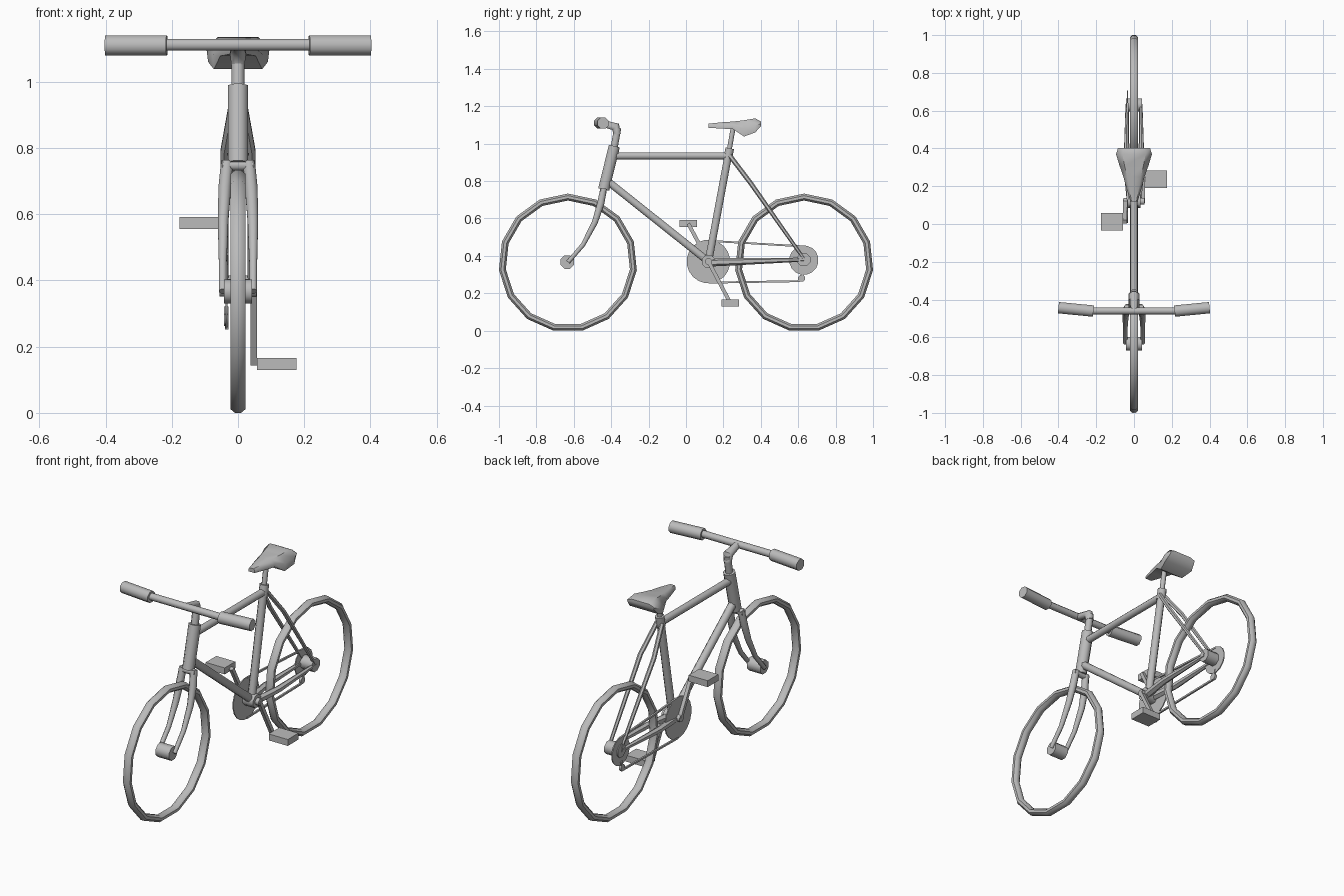
import bpy, bmesh
from math import cos, sin, pi, radians
from mathutils import Vector

old = bpy.data.objects.get("Cube")
if old:
    bpy.data.objects.remove(old, do_unlink=True)

GREY = (0.5, 0.5, 0.5, 1)
grey = bpy.data.materials.new("plain_grey")
grey.use_nodes = True
grey.diffuse_color = GREY
grey.node_tree.nodes["Principled BSDF"].inputs["Base Color"].default_value = GREY


def loft(name, rings, closed=False):
    """Skin a list of rings of points; cap the ends unless closed."""
    bm = bmesh.new()
    loops = [[bm.verts.new(p) for p in ring] for ring in rings]
    n = len(loops[0])
    pairs = list(zip(loops, loops[1:]))
    if closed:
        pairs.append((loops[-1], loops[0]))
    else:
        bm.faces.new(loops[0])
        bm.faces.new(loops[-1])
    for a, b in pairs:
        for i in range(n):
            j = (i + 1) % n
            bm.faces.new((a[i], a[j], b[j], b[i]))
    bmesh.ops.recalc_face_normals(bm, faces=bm.faces)
    mesh = bpy.data.meshes.new(name)
    bm.to_mesh(mesh)
    bm.free()
    mesh.materials.append(grey)
    obj = bpy.data.objects.new(name, mesh)
    bpy.context.collection.objects.link(obj)
    bpy.ops.object.select_all(action="DESELECT")
    obj.select_set(True)
    bpy.context.view_layer.objects.active = obj
    bpy.ops.object.shade_smooth_by_angle(angle=radians(50))
    return obj


def tube(name, path, radius, sides=8, closed=False, wide=1):
    """Sweep a polygon along a path; radius is one value or one per point."""
    pts = [Vector(p) for p in path]
    n = len(pts)
    radii = radius if isinstance(radius, (list, tuple)) else [radius] * n
    rings = []
    for i, p in enumerate(pts):
        before = pts[i - 1] if closed or i else p
        after = pts[(i + 1) % n] if closed or i < n - 1 else p
        t = (after - p).normalized() + (p - before).normalized()
        t.normalize()
        ref = Vector((0, 0, 1)) if abs(t.x) > 0.8 else Vector((1, 0, 0))
        u = (ref - t * ref.dot(t)).normalized()
        v = t.cross(u)
        r = radii[i] / cos(pi / sides)
        angles = [2 * pi * (k + 0.5) / sides for k in range(sides)]
        rings.append([p + u * r * wide * cos(a) + v * r * sin(a) for a in angles])
    return loft(name, rings, closed)


def axle(name, y, z, x0, x1, r, sides=8):
    """Cylinder lying along x."""
    return tube(name, [(x0, y, z), (x1, y, z)], r, sides)


def both(name, path, radius, sides=8):
    """A tube on each side of the middle plane."""
    for side, s in (("left", 1), ("right", -1)):
        tube(f"{side}_{name}", [(s * x, y, z) for x, y, z in path], radius, sides)


# Wheels and hubs
WHEEL_Y, WHEEL_Z, RIM, SEGMENTS = 0.6315, 0.3625, 0.352, 15
for name, y in (("front", -WHEEL_Y), ("rear", WHEEL_Y)):
    ring = [(0, y + RIM * sin(2 * pi * k / SEGMENTS), WHEEL_Z + RIM * cos(2 * pi * k / SEGMENTS))
            for k in range(SEGMENTS)]
    tube(f"{name}_tyre", ring, 0.0185, closed=True, wide=1.2)
axle("front_hub", -0.635, 0.367, -0.042, 0.042, 0.036)
axle("rear_hub", 0.63, 0.38, -0.042, 0.042, 0.035)

# Main frame
BRACKET = (0, 0.12, 0.37)
tube("head_tube", [(0, -0.44, 0.755), (0, -0.383, 0.987)], 0.03)
tube("top_tube", [(0, -0.39, 0.935), (0, 0.23, 0.935)], 0.019)
tube("down_tube", [(0, -0.42, 0.80), BRACKET], 0.02)
tube("seat_tube", [BRACKET, (0, 0.232, 0.97)], 0.02)
tube("seat_collar", [(0, 0.222, 0.915), (0, 0.234, 0.975)], 0.023)
tube("seat_post", [(0, 0.23, 0.96), (0, 0.255, 1.10)], 0.013)
axle("bottom_bracket", 0.12, 0.37, -0.035, 0.035, 0.035)

# Rear stays, bowed around the tyre
both("seat_stay", [(0.016, 0.235, 0.935), (0.042, 0.345, 0.79), (0.036, 0.63, 0.385)],
     (0.011, 0.011, 0.008), 6)
both("chain_stay", [(0.02, 0.13, 0.365), (0.04, 0.30, 0.37), (0.036, 0.63, 0.38)],
     (0.019, 0.016, 0.009), 6)

# Fork
axle("fork_crown", -0.442, 0.748, -0.048, 0.048, 0.016)
both("fork_leg", [(0.033, -0.44, 0.76), (0.040, -0.456, 0.68), (0.045, -0.487, 0.58),
                  (0.046, -0.55, 0.46), (0.046, -0.63, 0.367)],
     (0.018, 0.019, 0.016, 0.012, 0.011))

# Stem, handlebar and grips
tube("steering_column", [(0, -0.385, 0.975), (0, -0.365, 1.085)], 0.019)
tube("stem", [(0, -0.368, 1.05), (0, -0.376, 1.09), (0, -0.46, 1.112)], (0.02, 0.024, 0.018))
axle("handlebar", -0.46, 1.112, -0.23, 0.23, 0.018)
both("grip", [(0.215, -0.461, 1.11), (0.40, -0.443, 1.11)], 0.03)

# Saddle: stations of position, half width, top and bottom height
stations = [(0.12, 0.02, 1.107, 1.085), (0.20, 0.043, 1.115, 1.08), (0.25, 0.056, 1.118, 1.078),
            (0.31, 0.077, 1.125, 1.038), (0.37, 0.095, 1.135, 1.06), (0.402, 0.085, 1.118, 1.095)]
rings = []
for y, w, top, low in stations:
    mid = top * 0.5 + low * 0.5
    half = [(w * 0.65, top), (w, mid), (w * 0.95, low)]
    rings.append([(x, y, z) for x, z in half] + [(-x, y, z) for x, z in reversed(half)])
loft("saddle", rings)

# Cranks and pedals
axle("crank_axle", 0.12, 0.37, -0.056, 0.056, 0.018)
for side, s, y, z in (("left", 1, 0.237, 0.148), ("right", -1, 0.012, 0.573)):
    tube(f"{side}_crank", [(s * 0.048, 0.12, 0.37), (s * 0.048, y, z)], 0.01, 4)
    corners = [(-0.047, -0.018), (0.047, -0.018), (0.047, 0.018), (-0.047, 0.018)]
    loft(f"{side}_pedal", [[(s * x, y + a, z + b) for a, b in corners] for x in (0.058, 0.176)])

# Drive train on the right side
axle("chainring", 0.12, 0.37, -0.037, -0.031, 0.115, 20)
axle("sprocket", 0.63, 0.377, -0.037, -0.031, 0.077, 16)
axle("derailleur_wheel", 0.618, 0.28, -0.042, -0.028, 0.018)
tube("derailleur_arm", [(-0.035, 0.618, 0.28), (-0.035, 0.63, 0.32)], 0.007, 4)
tube("upper_chain", [(-0.034, 0.13, 0.48), (-0.034, 0.64, 0.45)], 0.005, 4)
tube("lower_chain", [(-0.034, 0.12, 0.257), (-0.034, 0.61, 0.265)], 0.005, 4)
